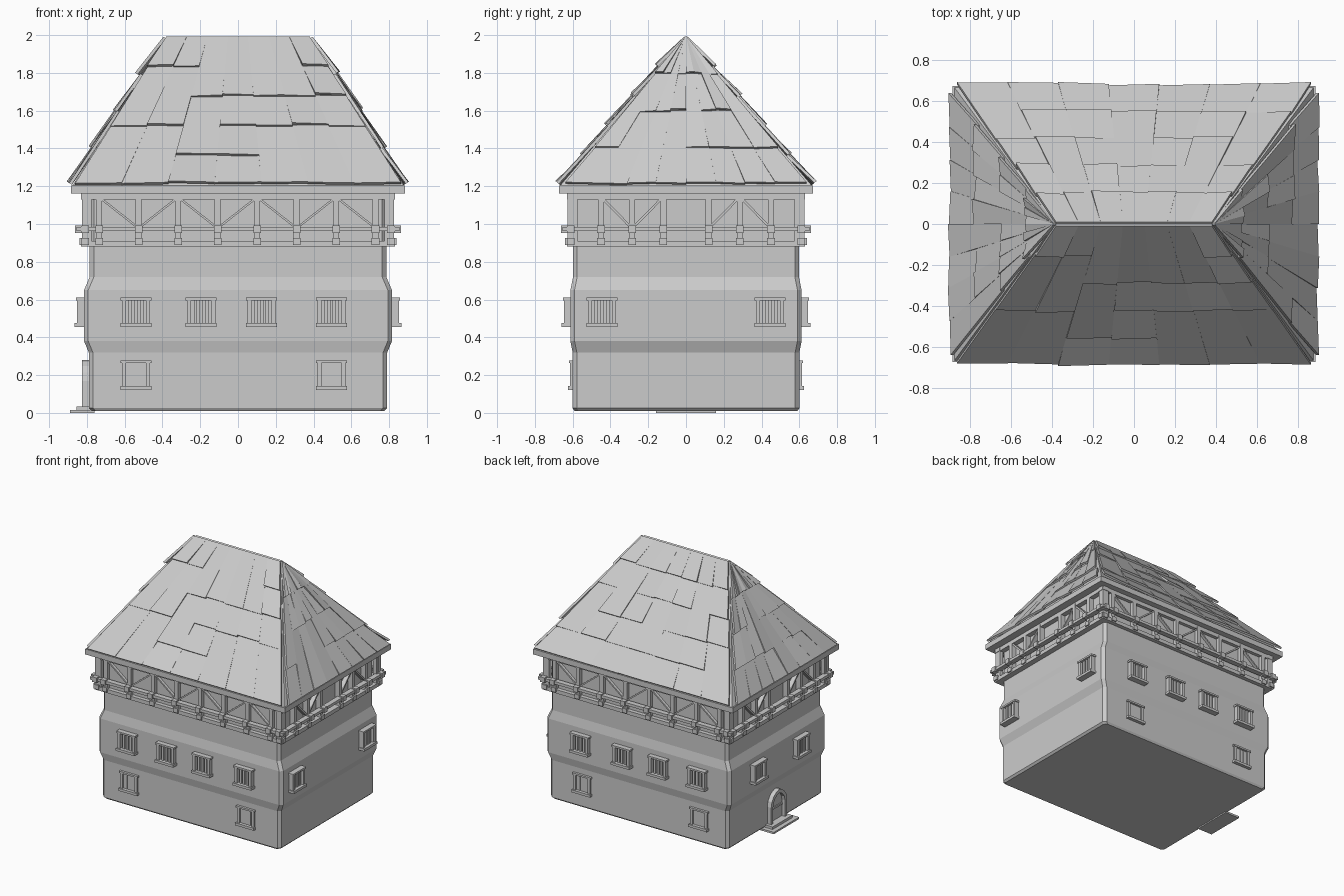
import bpy, bmesh, math, random
from mathutils import Matrix, Vector

random.seed(4)
if "Cube" in bpy.data.objects:
    bpy.data.objects.remove(bpy.data.objects["Cube"])

stone = bpy.data.materials.new("warm_grey_stone")
stone.use_nodes = True
GREY = (0.6, 0.6, 0.6, 1)
stone.diffuse_color = GREY
stone.node_tree.nodes["Principled BSDF"].inputs["Base Color"].default_value = GREY


def finish(name, bm):
    bmesh.ops.recalc_face_normals(bm, faces=bm.faces)
    me = bpy.data.meshes.new(name)
    bm.to_mesh(me)
    bm.free()
    me.materials.append(stone)
    ob = bpy.data.objects.new(name, me)
    bpy.context.collection.objects.link(ob)
    return ob


# Wall frames: u runs along the wall, o points outward, z up
WALLS = {n: Matrix.Rotation(math.pi / 2 * i, 4, 'Z')
         for i, n in enumerate(("front", "right", "back", "left"))}


def hull(bm, low, high):
    """Join two matching loops of points into a closed solid."""
    a = [bm.verts.new(p) for p in low]
    b = [bm.verts.new(p) for p in high]
    bm.faces.new(a)
    bm.faces.new(b)
    for i in range(len(a)):
        j = (i + 1) % len(a)
        bm.faces.new((a[i], a[j], b[j], b[i]))


def prism(bm, m, outline, o0, o1):
    """Push an outline drawn in (u, z) out from a wall."""
    hull(bm, [m @ Vector((u, -o0, z)) for u, z in outline],
         [m @ Vector((u, -o1, z)) for u, z in outline])


def box(bm, m, u0, u1, o0, o1, z0, z1):
    prism(bm, m, [(u0, z0), (u1, z0), (u1, z1), (u0, z1)], o0, o1)


# Tower body: chamfered rectangle lofted up a stepped profile
def ring(hx, hy, z, c=0.022):
    return [(sx * x, sy * y, z) for sx, sy, pts in (
        (1, 1, ((hx, hy - c), (hx - c, hy))), (-1, 1, ((hx - c, hy), (hx, hy - c))),
        (-1, -1, ((hx, hy - c), (hx - c, hy))), (1, -1, ((hx - c, hy), (hx, hy - c))))
        for x, y in pts]


bm = bmesh.new()
profile = [(0.775, 0.59, 0.01), (0.79, 0.6, 0.025), (0.79, 0.6, 0.32), (0.815, 0.612, 0.38),
           (0.815, 0.612, 0.65), (0.785, 0.598, 0.72), (0.785, 0.598, 1.18)]
rings = [[bm.verts.new(p) for p in ring(*r)] for r in profile]
for a, b in zip(rings, rings[1:]):
    for i in range(8):
        j = (i + 1) % 8
        bm.faces.new((a[i], a[j], b[j], b[i]))
bm.faces.new(rings[0])
bm.faces.new(rings[-1])
finish("tower_body", bm)


# Barred windows with sill and lintel
def window(bm, m, u, z, wall, depth):
    w, h, f = 0.075, 0.155, 0.022
    o = wall + depth
    box(bm, m, u - w, u - w + f, wall - 0.03, o, z, z + h)
    box(bm, m, u + w - f, u + w, wall - 0.03, o, z, z + h)
    box(bm, m, u - w - 0.007, u + w + 0.007, wall - 0.03, o + 0.012, z, z + 0.02)
    box(bm, m, u - w - 0.007, u + w + 0.007, wall - 0.03, o + 0.005, z + h - 0.014, z + h)
    for k in (-1, 0, 1):
        box(bm, m, u + k * 0.03 - 0.009, u + k * 0.03 + 0.009, wall - 0.03, o - 0.012, z, z + h)


for name, s in (("front", 1), ("back", -1)):
    bm = bmesh.new()
    for x in (-0.54, -0.195, 0.125, 0.495):
        window(bm, WALLS[name], s * x, 0.455, 0.612, 0.035)
    for x in (-0.54, 0.495):
        window(bm, WALLS[name], s * x, 0.122, 0.6, 0.014)
    finish(name + "_windows", bm)
for name, y in (("right", 0.445), ("left", 0.27)):
    bm = bmesh.new()
    for s in (-1, 1):
        window(bm, WALLS[name], s * y, 0.455, 0.815, 0.038)
    finish(name + "_windows", bm)


# Pointed doorway with steps
def arch(w, spring, top):
    side = [(w * math.cos(a) ** 1.2, spring + (top - spring) * math.sin(a))
            for a in (0, 0.4, 0.8, 1.15)]
    right = [(w, 0.02)] + side
    return right + [(0, top)] + [(-u, z) for u, z in reversed(right)]


bm = bmesh.new()
outer, inner = arch(0.1, 0.17, 0.28), arch(0.075, 0.165, 0.25)
for i in range(len(outer) - 1):
    prism(bm, WALLS["left"], [outer[i], outer[i + 1], inner[i + 1], inner[i]], 0.77, 0.825)
finish("door_frame", bm)
bm = bmesh.new()
prism(bm, WALLS["left"], inner, 0.77, 0.797)
box(bm, WALLS["left"], -0.07, 0.07, 0.79, 0.805, 0.13, 0.145)
finish("door", bm)
bm = bmesh.new()
box(bm, WALLS["left"], -0.16, 0.16, 0.76, 0.89, 0, 0.015)
box(bm, WALLS["left"], -0.125, 0.125, 0.76, 0.855, 0.015, 0.035)
finish("door_steps", bm)

# Timber gallery: beams, posts, braces and a pegged rail on each wall
long_posts = [-0.735 + 0.209 * i for i in range(8)]
short_posts = [-0.45, -0.285, -0.12, 0.12, 0.285, 0.45]
for name, m in WALLS.items():
    wide = name in ("front", "back")
    half, out = (0.83, 0.63) if wide else (0.63, 0.83)
    posts = long_posts if wide else short_posts
    if name == "back":
        posts = [-p for p in reversed(posts)]
    back = out - 0.055
    bm = bmesh.new()
    box(bm, m, -half, half, back, out, 0.88, 0.91)
    box(bm, m, -half, half, back, out - 0.005, 1.13, 1.165)
    box(bm, m, -half - 0.025, half + 0.025, out - 0.02, out + 0.022, 0.962, 0.984)
    for u in posts + [-half + 0.02, half - 0.02]:
        box(bm, m, u - 0.016, u + 0.016, back, out - 0.003, 0.9, 1.15)
        box(bm, m, u - 0.02, u + 0.02, out - 0.01, out + 0.032, 0.953, 0.993)
        box(bm, m, u - 0.02, u + 0.02, out - 0.01, out + 0.01, 0.89, 0.925)
    pairs = list(zip(posts, posts[1:]))
    for i, (a, b) in enumerate(pairs):
        if not wide and i == 2:
            continue
        if i % 2 == 0:
            a, b = b, a
        d = 0.018 if b > a else -0.018
        prism(bm, m, [(a, 0.985), (a + d, 0.985), (b, 1.135), (b - d, 1.135)],
              back, out - 0.01)
    finish(name + "_gallery", bm)

# Eaves slab and roof core
EX, EY, EZ, RX, RZ = 0.875, 0.665, 1.205, 0.385, 1.985
bm = bmesh.new()
box(bm, WALLS["front"], -0.885, 0.885, -0.672, 0.672, 1.162, EZ)
finish("eaves", bm)
bm = bmesh.new()
base = [bm.verts.new(p) for p in
        ((-EX, -EY, EZ), (EX, -EY, EZ), (EX, EY, EZ), (-EX, EY, EZ))]
r0, r1 = bm.verts.new((-RX, 0, RZ)), bm.verts.new((RX, 0, RZ))
for f in ((base[0], base[1], r1, r0), (base[2], base[3], r0, r1),
          (base[1], base[2], r1), (base[3], base[0], r0), base):
    bm.faces.new(f)
finish("roof_core", bm)


# Roof slabs: tapering columns cut into lapped, slightly uneven courses
def slabs(name, m, half, ridge, out, top_out, cuts, rows):
    bm = bmesh.new()
    normal = Vector((0, -(RZ - EZ), out - top_out)).normalized()

    def point(s, t, lift):
        p = Vector((s * (half + (ridge - half) * t),
                    -(out + (top_out - out) * t), EZ + (RZ - EZ) * t))
        return m @ (p + normal * lift)

    for s0, s1 in zip(cuts, cuts[1:]):
        r = 0
        while r < rows:
            n = 2 if random.random() < 0.3 and r + 2 <= rows else 1
            t0, t1 = r / rows, (r + n) / rows
            lift = random.uniform(0.018, 0.034)
            skew = random.uniform(-0.006, 0.006)
            drop = random.uniform(0, 0.012) if r else 0
            corners = ((s0, t0 - drop, lift + skew), (s1, t0 - drop, lift - skew),
                       (s1, t1, 0.012), (s0, t1, 0.012))
            hull(bm, [point(s, t, h - 0.016) for s, t, h in corners],
                 [point(s, t, h) for s, t, h in corners])
            r += n
    finish(name, bm)


long_cuts = [-0.985 + 1.97 * i / 7 for i in range(8)]
short_cuts = [-0.96, -0.71, -0.47, -0.24, 0, 0.24, 0.47, 0.71, 0.96]
for name, m in WALLS.items():
    if name in ("front", "back"):
        slabs(name + "_roof_slabs", m, EX, RX, EY, 0, long_cuts, 5)
    else:
        slabs(name + "_roof_slabs", m, EY, 0.005, EX, RX, short_cuts, 4)
